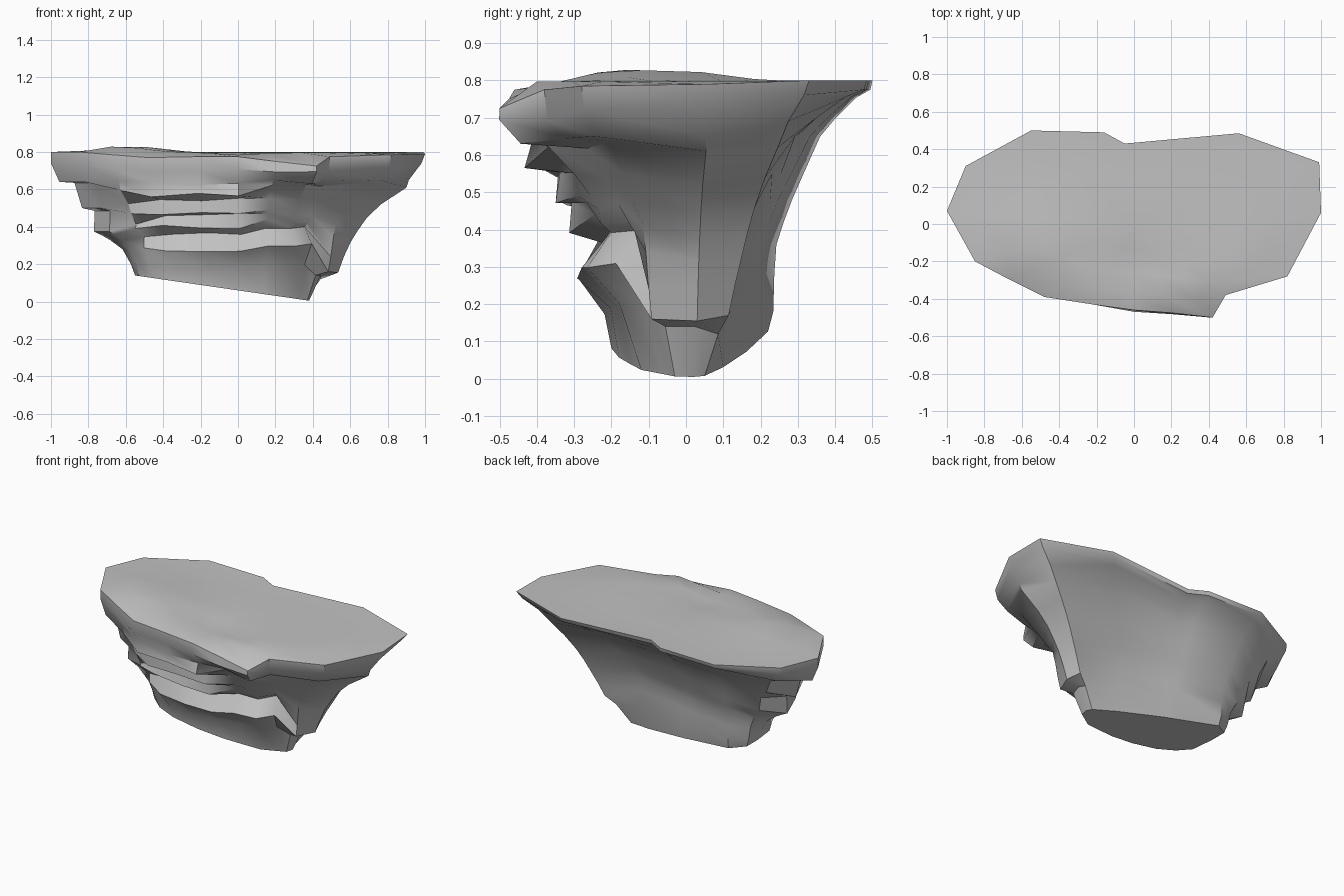
import bpy, bmesh, math, random

if "Cube" in bpy.data.objects:
    bpy.data.objects.remove(bpy.data.objects["Cube"])
random.seed(4)

# Rim (x, y, z), base (x, y) and side profile of each column, running from left via front to back
COLUMNS = [
    ((-1.00, 0.07, 0.80), (-0.55, 0.05), "left"),
    ((-0.85, -0.20, 0.80), (-0.53, -0.10), "left"),
    ((-0.67, -0.295, 0.785), (-0.45, -0.16), "front_left"),
    ((-0.48, -0.39, 0.77), (-0.33, -0.195), "front"),
    ((-0.22, -0.43, 0.775), (-0.15, -0.20), "front"),
    ((0.00, -0.46, 0.775), (0.02, -0.18), "front"),
    ((0.20, -0.475, 0.75), (0.14, -0.15), "front_right"),
    ((0.42, -0.50, 0.725), (0.25, -0.12), "front_right"),
    ((0.49, -0.38, 0.775), (0.33, -0.06), "front_right"),
    ((0.82, -0.28, 0.785), (0.37, -0.03), "right_lip"),
    ((1.00, 0.06, 0.79), (0.38, 0.02), "right"),
    ((0.99, 0.33, 0.80), (0.36, 0.05), "right_back"),
    ((0.56, 0.485, 0.80), (0.20, 0.10), "back"),
    ((-0.05, 0.43, 0.80), (-0.10, 0.165), "back"),
    ((-0.16, 0.49, 0.80), (-0.17, 0.175), "back"),
    ((-0.55, 0.50, 0.80), (-0.46, 0.22), "back"),
    ((-0.90, 0.31, 0.80), (-0.55, 0.16), "back_left"),
]

# Side profiles from rim to foot: (share of the overhang, height)
P = {
    "left": [(1, .74), (.9, .64), (.72, .635), (.63, .5), (.48, .485),
             (.49, .375), (.42, .36), (.3, .33), (.15, .28), (.05, .2)],
    "front": [(1, .70), (.85, .63), (.9, .57), (.6, .55), (.62, .47),
              (.42, .46), (.48, .40), (.12, .37), (.36, .27), (.1, .18)],
    "front_right": [(1, .70), (.82, .64), (.64, .62), (.47, .55), (.4, .5),
                    (.34, .46), (.3, .43), (.2, .40), (.42, .30), (.12, .2)],
    "right_lip": [(.97, .72), (.86, .65), (.7, .635), (.56, .55), (.44, .47),
                  (.34, .41), (.31, .34), (.28, .24), (.25, .16), (.1, .14)],
    "right": [(.97, .74), (.86, .65), (.84, .61), (.62, .52), (.5, .45),
              (.42, .38), (.36, .32), (.3, .24), (.25, .155), (.1, .14)],
    "right_back": [(.95, .76), (.8, .69), (.7, .62), (.58, .54), (.48, .46),
                   (.41, .39), (.35, .32), (.29, .25), (.23, .17), (.13, .12)],
    "back": [(.98, .775), (.85, .755), (.65, .7), (.5, .65), (.34, .55),
             (.23, .48), (.15, .42), (.08, .36), (.06, .28), (.05, .18)],
}


def mix(a, b):
    return [((p + r) / 2, (q + s) / 2) for (p, q), (r, s) in zip(P[a], P[b])]


P["front_left"] = mix("left", "front")
P["back_left"] = mix("left", "back")


def foot_z(x):
    return 0.005 + (0.38 - x) * 0.145


def top_z(x, y):
    hump = 0.038 * math.exp(-((x + 0.6) ** 2 + (y + 0.1) ** 2) / 0.05)
    dent = 0.025 * math.exp(-((x - 0.02) ** 2 + (y + 0.25) ** 2) / 0.02)
    return 0.797 + hump - dent


bm = bmesh.new()
rings = []

# Top surface: inner rings with a soft hump and dent
for s in (0.3, 0.58, 0.8):
    rings.append([bm.verts.new((r[0] * s, r[1] * s, top_z(r[0] * s, r[1] * s)))
                  for r, b, k in COLUMNS])
rings.append([bm.verts.new(r) for r, b, k in COLUMNS])

# Layered sides, uneven on the broken front
for level in range(10):
    ring = []
    for r, b, k in COLUMNS:
        f, z = P[k][level]
        if k.startswith("front"):
            f += random.uniform(-0.04, 0.04)
            z += random.uniform(-0.012, 0.012)
        ring.append(bm.verts.new((b[0] + f * (r[0] - b[0]), b[1] + f * (r[1] - b[1]), z)))
    rings.append(ring)

# Slanted foot
rings.append([bm.verts.new((b[0], b[1], foot_z(b[0]))) for r, b, k in COLUMNS])

n = len(COLUMNS)
for upper, lower in zip(rings, rings[1:]):
    for i in range(n):
        j = (i + 1) % n
        bm.faces.new((upper[i], lower[i], lower[j], upper[j]))
centre = bm.verts.new((0, 0, top_z(0, 0)))
for i in range(n):
    bm.faces.new((centre, rings[0][i], rings[0][(i + 1) % n]))
bm.faces.new(rings[-1][::-1])
bmesh.ops.recalc_face_normals(bm, faces=bm.faces)

mesh = bpy.data.meshes.new("rock_ledge")
bm.to_mesh(mesh)
bm.free()
rock = bpy.data.objects.new("rock_ledge", mesh)
bpy.context.collection.objects.link(rock)

stone = bpy.data.materials.new("grey_stone")
stone.diffuse_color = (0.54, 0.54, 0.54, 1)
stone.use_nodes = True
stone.node_tree.nodes["Principled BSDF"].inputs["Base Color"].default_value = stone.diffuse_color
mesh.materials.append(stone)

bpy.context.view_layer.objects.active = rock
rock.select_set(True)
bpy.ops.object.shade_smooth_by_angle(angle=math.radians(36))
